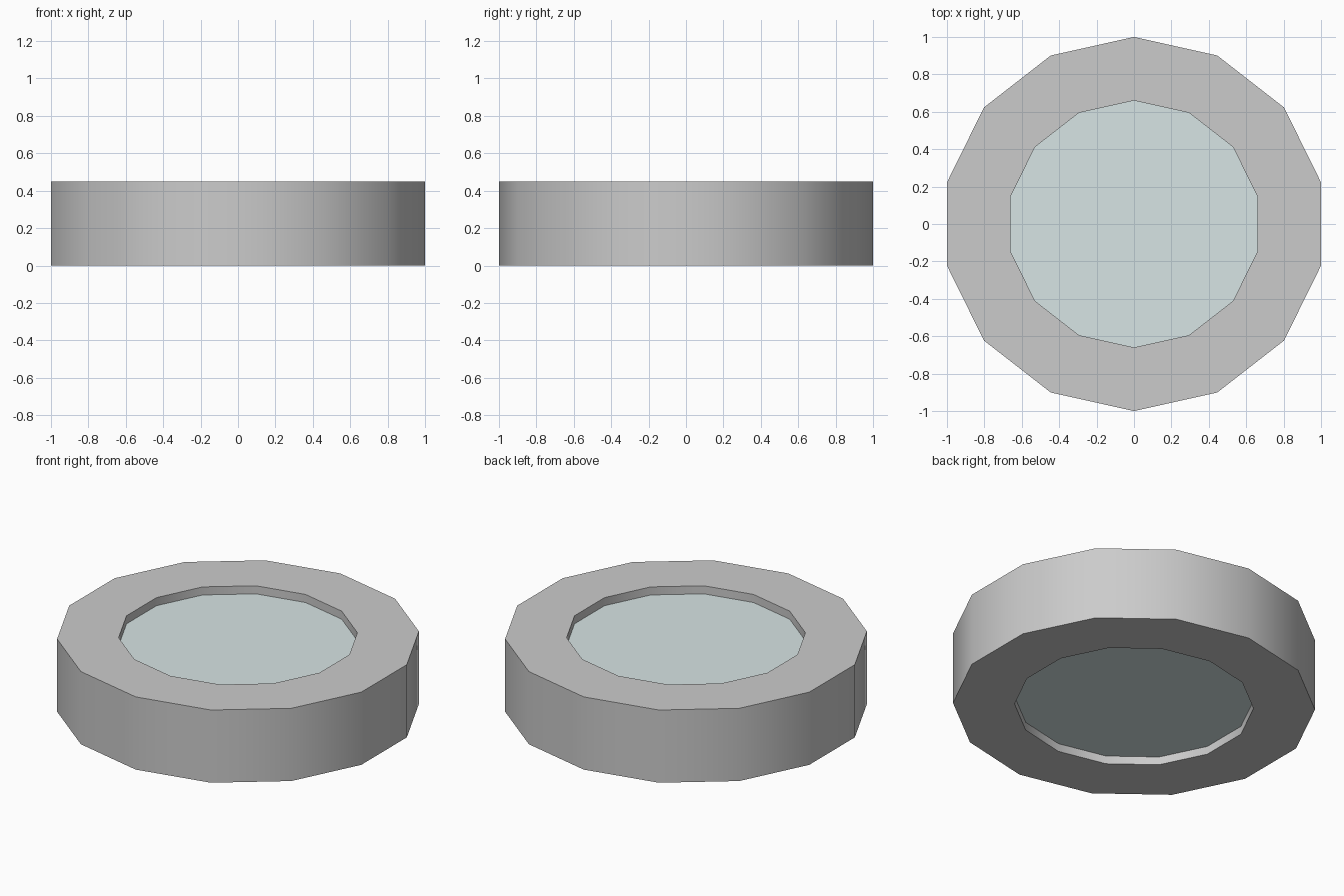
import bpy, bmesh
from math import pi, sin, cos

if "Cube" in bpy.data.objects:
    bpy.data.objects.remove(bpy.data.objects["Cube"])

SIDES = 14
HEIGHT = 0.45
INNER = 0.66
RECESS = 0.05
X_FIT = 1 / cos(pi / SIDES)   # widen so the flat sides also reach the full radius


def loop(bm, r, z):
    angles = [pi / 2 + 2 * pi * i / SIDES for i in range(SIDES)]
    return [bm.verts.new((r * X_FIT * cos(a), r * sin(a), z)) for a in angles]


def bridge(bm, a, b):
    for i in range(SIDES):
        j = (i + 1) % SIDES
        bm.faces.new((a[i], a[j], b[j], b[i]))


def finish(bm, name, color=None):
    bmesh.ops.recalc_face_normals(bm, faces=bm.faces)
    mesh = bpy.data.meshes.new(name)
    bm.to_mesh(mesh)
    bm.free()
    ob = bpy.data.objects.new(name, mesh)
    bpy.context.collection.objects.link(ob)
    if color:
        mat = bpy.data.materials.new(name)
        mat.diffuse_color = color
        mat.use_nodes = True
        mat.node_tree.nodes["Principled BSDF"].inputs["Base Color"].default_value = mat.diffuse_color
        mesh.materials.append(mat)
    bpy.ops.object.select_all(action='DESELECT')
    ob.select_set(True)
    bpy.context.view_layer.objects.active = ob
    bpy.ops.object.shade_smooth_by_angle(angle=pi / 6)
    return ob


# Outer ring: rectangular section swept round
bm = bmesh.new()
section = [(1, 0), (1, HEIGHT), (INNER, HEIGHT), (INNER, 0)]
loops = [loop(bm, r, z) for r, z in section]
for k in range(4):
    bridge(bm, loops[k], loops[(k + 1) % 4])
finish(bm, "ring")

# Pale panes closing the hole, slightly recessed on both sides
for name, z, up in (("lower_pane", RECESS, False), ("upper_pane", HEIGHT - RECESS, True)):
    bm = bmesh.new()
    rim = loop(bm, INNER, z)
    bm.faces.new(rim if up else rim[::-1])
    bmesh_color = (0.68, 0.78, 0.78, 1)
    mesh = bpy.data.meshes.new(name)
    bm.to_mesh(mesh)
    bm.free()
    mat = bpy.data.materials.get("pane") or bpy.data.materials.new("pane")
    mat.diffuse_color = bmesh_color
    mat.use_nodes = True
    mat.node_tree.nodes["Principled BSDF"].inputs["Base Color"].default_value = mat.diffuse_color
    mesh.materials.append(mat)
    bpy.context.collection.objects.link(bpy.data.objects.new(name, mesh))
